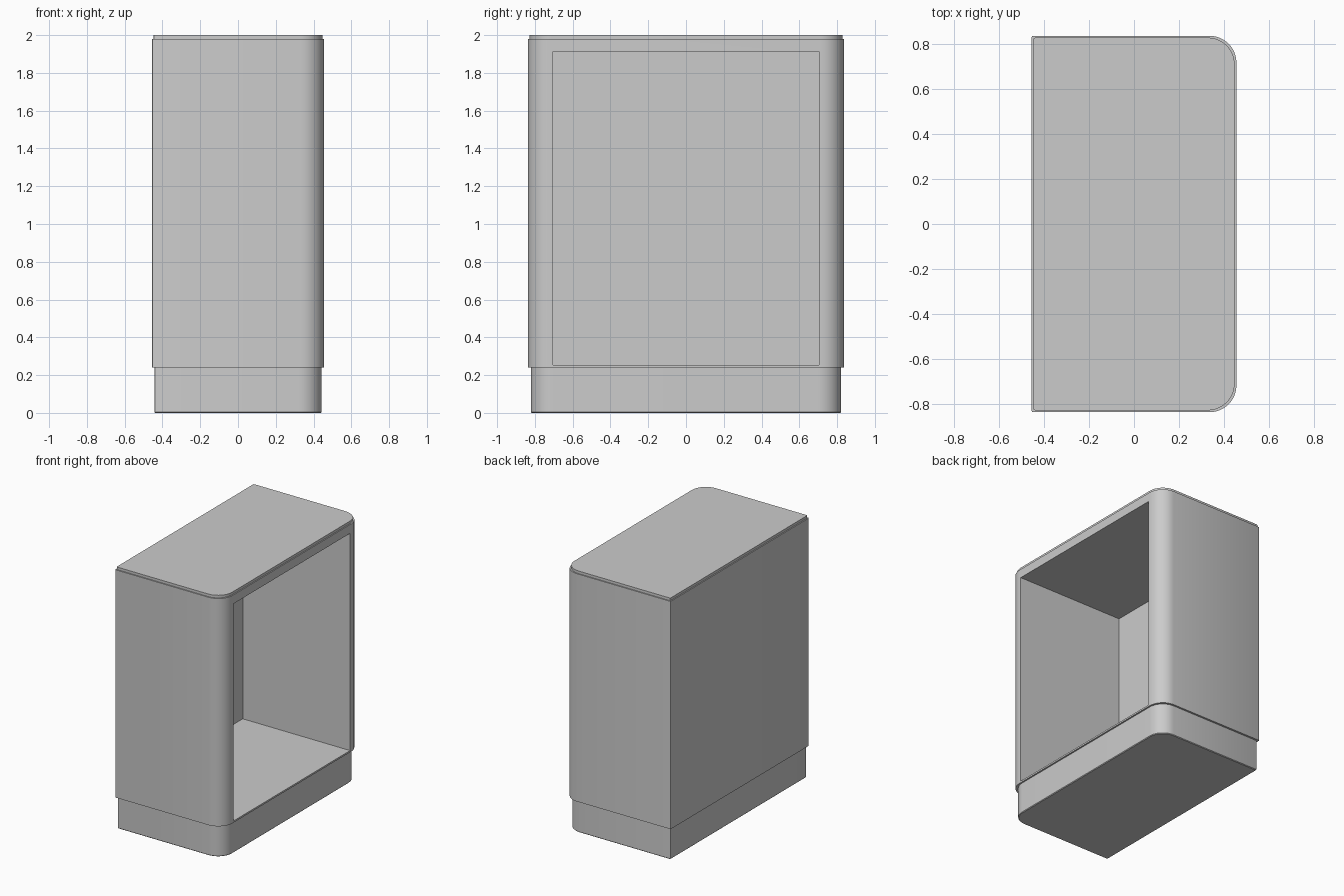
import bpy, bmesh, math

if "Cube" in bpy.data.objects:
    bpy.data.objects.remove(bpy.data.objects["Cube"])

R_FRONT, R_BACK = 0.12, 0.008   # corner radii on the open (+x) and closed (-x) side


def outline(hx, hy, inset=0.0):
    """Plan outline: big rounded corners at +x, tiny ones at -x."""
    pts = []
    for sx, sy, start, r, n in ((1, 1, 0, R_FRONT, 12), (-1, 1, 90, R_BACK, 2),
                                (-1, -1, 180, R_BACK, 2), (1, -1, 270, R_FRONT, 12)):
        # order the arcs counter-clockwise
        for i in range(n + 1):
            a = math.radians(start + (90 * i / n))
            rr = max(r - inset, 0.001)
            pts.append((sx * (hx - r) + rr * math.cos(a),
                        sy * (hy - r) + rr * math.sin(a)))
    return pts


def loft(name, hx, hy, levels, bottom=True, top=True):
    """Stack the outline at (z, inset) levels and skin it."""
    bm = bmesh.new()
    rings = [[bm.verts.new((x, y, z)) for x, y in outline(hx, hy, inset)]
             for z, inset in levels]
    for lo, hi in zip(rings, rings[1:]):
        for i in range(len(lo)):
            j = (i + 1) % len(lo)
            bm.faces.new((lo[i], lo[j], hi[j], hi[i]))
    if bottom:
        bm.faces.new(rings[0][::-1])
    if top:
        bm.faces.new(rings[-1])
    me = bpy.data.meshes.new(name)
    bm.to_mesh(me)
    bm.free()
    ob = bpy.data.objects.new(name, me)
    bpy.context.collection.objects.link(ob)
    return ob


def smooth(ob):
    bpy.ops.object.select_all(action='DESELECT')
    ob.select_set(True)
    bpy.context.view_layer.objects.active = ob
    bpy.ops.object.shade_smooth_by_angle(angle=math.radians(30))


# Plinth, slightly recessed, with a softened bottom edge
base = loft("base", 0.443, 0.821, [(0, 0.005), (0.005, 0), (0.24, 0)], top=False)

# Main cabinet shell
body = loft("cabinet_body", 0.455, 0.836, [(0.24, 0), (1.98, 0)])

# Thin stepped lid
lid = loft("lid", 0.447, 0.828, [(1.98, 0), (2.0, 0)], bottom=False)

# Open compartment cut in from the +x side, leaving a thin back panel
x0, x1 = -0.452, 0.6
z0, z1 = 0.253, 1.912
bpy.ops.mesh.primitive_cube_add(size=1, location=((x0 + x1) / 2, 0, (z0 + z1) / 2))
cutter = bpy.context.object
cutter.name = "compartment_cutter"
cutter.scale = (x1 - x0, 1.406, z1 - z0)
cutter.hide_render = True
bpy.context.view_layer.update()

cut = body.modifiers.new("compartment", 'BOOLEAN')
cut.operation = 'DIFFERENCE'
cut.solver = 'EXACT'
cut.object = cutter
bpy.context.view_layer.objects.active = body
bpy.ops.object.modifier_apply(modifier=cut.name)
bpy.data.objects.remove(cutter, do_unlink=True)

for part in (base, body, lid):
    smooth(part)
